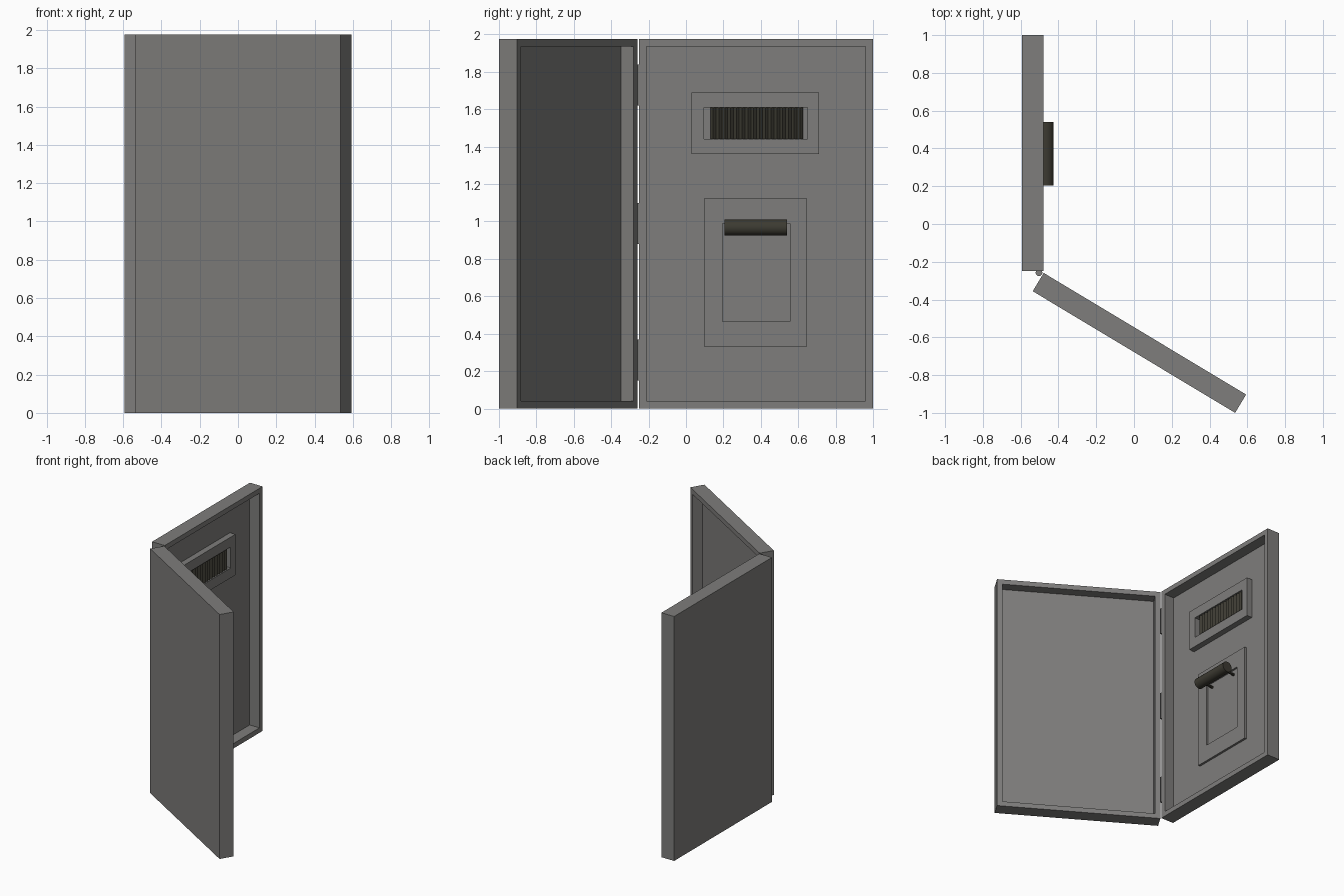
import bpy, bmesh, math
from mathutils import Vector

if "Cube" in bpy.data.objects:
    bpy.data.objects.remove(bpy.data.objects["Cube"], do_unlink=True)


def material(name, rgb):
    m = bpy.data.materials.new(name)
    m.use_nodes = True
    m.diffuse_color = (*rgb, 1)
    m.node_tree.nodes["Principled BSDF"].inputs["Base Color"].default_value = (*rgb, 1)
    return m


GREY = material("grey metal", (0.21, 0.206, 0.2))
DARK = material("dark plastic", (0.045, 0.042, 0.031))
HEIGHT = 1.976


def finish(bm, name, mat):
    bmesh.ops.recalc_face_normals(bm, faces=bm.faces)
    me = bpy.data.meshes.new(name)
    bm.to_mesh(me)
    bm.free()
    me.materials.append(mat)
    ob = bpy.data.objects.new(name, me)
    bpy.context.collection.objects.link(ob)
    return ob


def tray(name, x, y, z, hole_y, hole_z, depth):
    """Box spanning the x, y, z ranges with a pocket sunk into its +x face."""
    bm = bmesh.new()
    bmesh.ops.create_cube(bm, size=1)
    for v in bm.verts:
        v.co = [r[0] if c < 0 else r[1] for c, r in zip(v.co, (x, y, z))]
    bm.normal_update()
    front = max(bm.faces, key=lambda f: f.normal.x)
    bmesh.ops.inset_region(bm, faces=[front], thickness=0.01)
    mid = front.calc_center_median()
    for v in front.verts:
        v.co.y = hole_y[0] if v.co.y < mid.y else hole_y[1]
        v.co.z = hole_z[0] if v.co.z < mid.z else hole_z[1]
    floor = bmesh.ops.extrude_discrete_faces(bm, faces=[front])["faces"][0]
    bmesh.ops.translate(bm, verts=floor.verts, vec=(-depth, 0, 0))
    return finish(bm, name, GREY)


def rod(name, a, b, radius, sides, mat):
    """Cylinder from point a to point b."""
    a, b = Vector(a), Vector(b)
    bm = bmesh.new()
    bmesh.ops.create_cone(bm, cap_ends=True, segments=sides, radius1=radius,
                          radius2=radius, depth=(b - a).length)
    ob = finish(bm, name, mat)
    ob.location = (a + b) / 2
    ob.rotation_euler = (b - a).to_track_quat('Z', 'Y').to_euler()
    return ob


# Cabinet body and open door
rim_z = (0.04, HEIGHT - 0.04)
tray("cabinet_body", (-0.594, -0.48), (-0.25, 1), (0, HEIGHT), (-0.21, 0.96), rim_z, 0.088)
door = tray("door", (-0.113, 0), (-1.25, 0), (0, HEIGHT), (-1.21, -0.04), rim_z, 0.08)
door.location = (-0.478, -0.259, 0)
door.rotation_euler.z = math.radians(59)

# Hinge knuckles
for i, z in enumerate((0.26, 0.99, 1.73)):
    rod(f"hinge_{i + 1}", (-0.503, -0.258, z - 0.11), (-0.503, -0.258, z + 0.11), 0.018, 16, GREY)

# Upper switch frame and lower handle plate on the back panel
tray("switch_frame", (-0.57, -0.52), (0.03, 0.71), (1.36, 1.69), (0.095, 0.65), (1.44, 1.61), 0.045)
tray("handle_plate", (-0.57, -0.55), (0.1, 0.645), (0.33, 1.125), (0.195, 0.555), (0.465, 0.99), 0.016)

# Row of ridged switches
bm = bmesh.new()
count, y0, y1 = 16, 0.13, 0.625
step = (y1 - y0) / count
outline = [(-0.568, y0)]
for i in range(count):
    outline += [(-0.538, y0 + i * step), (-0.524, y0 + (i + 0.5) * step)]
outline += [(-0.538, y1), (-0.568, y1)]
base = bm.faces.new([bm.verts.new((x, y, 1.441)) for x, y in outline])
top = bmesh.ops.extrude_face_region(bm, geom=[base])["geom"]
bmesh.ops.translate(bm, verts=[g for g in top if isinstance(g, bmesh.types.BMVert)],
                    vec=(0, 0, 0.168))
finish(bm, "switch_row", DARK)

# Grip bar with two thin support arms
grip = rod("grip_bar", (-0.468, 0.205, 0.967), (-0.468, 0.54, 0.967), 0.043, 20, DARK)
for side, y in (("right", 0.25), ("left", 0.5)):
    rod(f"grip_arm_{side}", (-0.566, y, 0.95), (-0.468, y, 0.96), 0.01, 8, DARK)

bpy.ops.object.select_all(action='DESELECT')
grip.select_set(True)
bpy.context.view_layer.objects.active = grip
bpy.ops.object.shade_smooth_by_angle(angle=math.radians(30))
